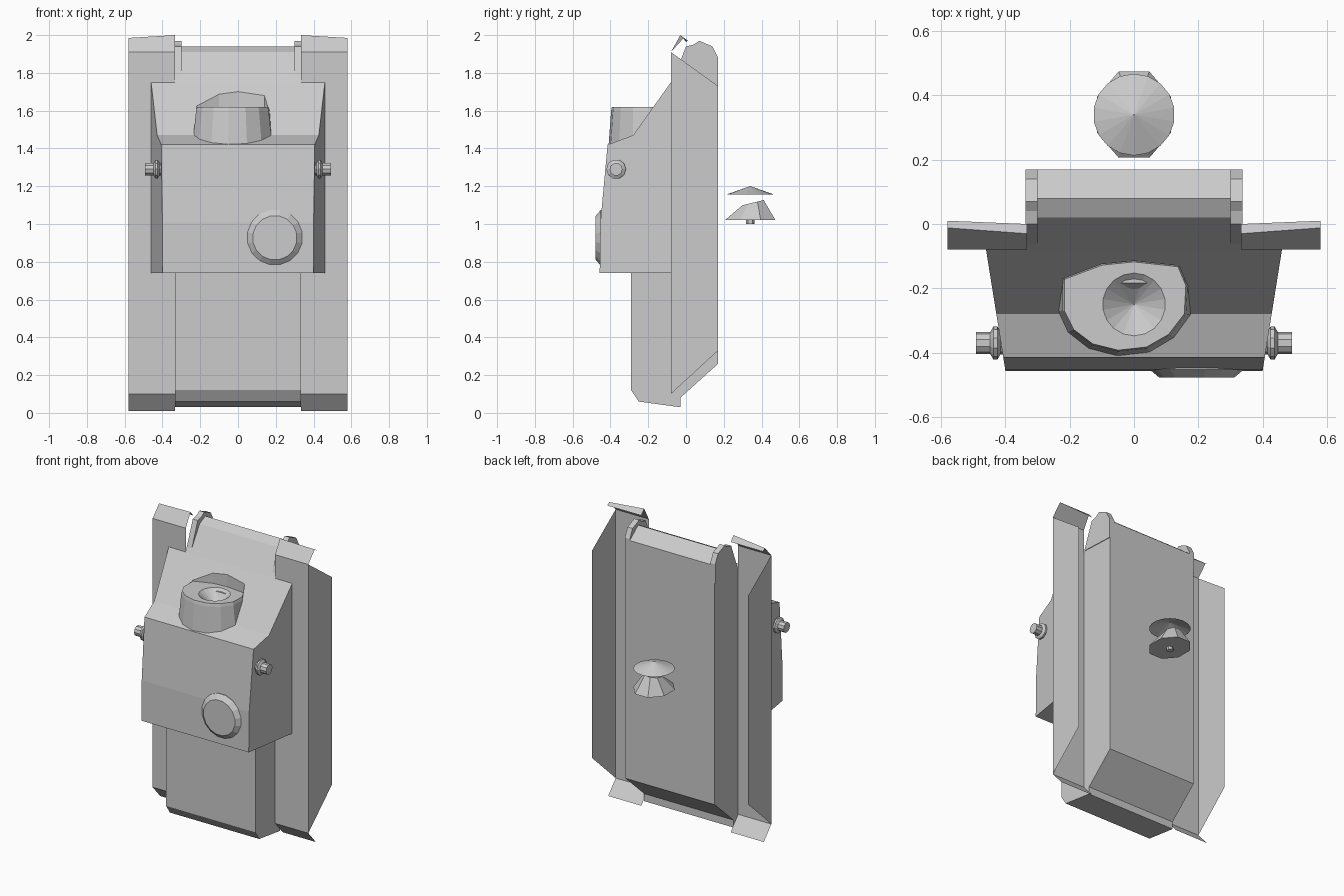
import bpy, bmesh, math
from mathutils import Matrix, Vector

if "Cube" in bpy.data.objects:
    bpy.data.objects.remove(bpy.data.objects["Cube"])


def finish(name, bm, mirror=False):
    bmesh.ops.recalc_face_normals(bm, faces=bm.faces)
    me = bpy.data.meshes.new(name)
    bm.to_mesh(me)
    bm.free()
    ob = bpy.data.objects.new(name, me)
    bpy.context.collection.objects.link(ob)
    if mirror:
        ob.modifiers.new("mirror", 'MIRROR').use_clip = False
    return ob


def loft(name, rings, mirror=False):
    """Closed solid through matching rings of 3D points."""
    bm = bmesh.new()
    vs = [[bm.verts.new(p) for p in r] for r in rings]
    n = len(rings[0])
    for a, b in zip(vs, vs[1:]):
        for i in range(n):
            j = (i + 1) % n
            bm.faces.new((a[i], a[j], b[j], b[i]))
    bm.faces.new(vs[0][::-1])
    bm.faces.new(vs[-1])
    return finish(name, bm, mirror)


def slab(name, yz, x0, x1, mirror=False):
    """Side profile extruded in x; x0 and x1 are functions of y."""
    return loft(name, [[(f(y), y, z) for y, z in yz] for f in (x0, x1)], mirror)


def lathe(name, prof, n, loc, axis='Z', mirror=False):
    """Turned solid from (radius, height) pairs along an axis."""
    rot = {'Z': Matrix(), 'X': Matrix.Rotation(math.pi / 2, 4, 'Y'),
           '-Y': Matrix.Rotation(math.pi / 2, 4, 'X')}[axis]
    m = Matrix.Translation(loc) @ rot
    rings = [[m @ Vector((r * math.cos((i + .5) * math.tau / n),
                          r * math.sin((i + .5) * math.tau / n), h))
              for i in range(n)] for r, h in prof]
    return loft(name, rings, mirror)


def cut(ob, cutter):
    cutter.hide_render = True
    cutter.hide_set(True)
    b = ob.modifiers.new("cut", 'BOOLEAN')
    b.operation = 'DIFFERENCE'
    b.object = cutter
    b.solver = 'EXACT'


# Main hull between the tracks
slab("hull", [(-.29, .74), (-.29, .12), (-.25, .06), (-.03, .03), (-.03, .08),
              (.17, .26), (.17, 1.87), (.08, 1.94), (.02, 1.91), (-.08, 1.75),
              (-.08, .74)], lambda y: -.333, lambda y: .333)

# Casemate with sloping sides
side = lambda y: .46 + .16 * (y + .08)
casemate = slab("casemate", [(-.08, .74), (-.457, .74), (-.453, 1.01), (-.415, 1.42),
                             (-.28, 1.47), (-.08, 1.75)],
                lambda y: -side(y), side)

# Gun mantlet, sunk into the sloping front plate
outline = [(-.22, -.17), (-.1, -.125), (0, -.115), (.14, -.13), (.165, -.19),
           (.16, -.28), (.11, -.345), (.04, -.385), (-.05, -.395), (-.13, -.375),
           (-.19, -.33), (-.22, -.27)]


def ring(z, s=1.0):
    return [(-.03 + (x + .03) * s, -.26 + (y + .26) * s, z) for x, y in outline]


mantlet = loft("gun_mantlet", [ring(1.40, 1.12), ring(1.60, 1.01), ring(1.62, .98)])
cut(casemate, loft("recess_cutter", [ring(1.605), ring(1.85)]))
cut(mantlet, lathe("bore_cutter", [(.002, 1.54), (.1, 1.622), (.1, 1.7)], 18, (0, -.25, 0)))

# Round roof hatch
lathe("roof_hatch", [(.15, .43), (.15, .452), (.118, .478)], 16, (.195, 0, .927), '-Y')

# Side sights
lathe("side_sight", [(.035, .38), (.035, .415), (.052, .425), (.052, .437),
                     (.034, .447), (.034, .492)], 10, (0, -.37, 1.29), 'X', True)

# Front hull side lugs
slab("front_lug", [(-.07, 1.76), (0, 1.94), (.04, 1.95), (.07, 1.97), (.14, 1.94),
                   (.17, 1.88), (.17, 1.75)], lambda y: .30, lambda y: .337, True)

# Fender sheet with front lip, rear mud flap and hanging skirt
bm = bmesh.new()
rows = [((0, .01), (0, .01)), ((-.08, .10), (-.08, .10)), ((-.08, 1.91), (-.08, 1.91)),
        ((-.03, 2.0), (-.012, 1.985)), ((0, 1.965), (.01, 1.97))]
inn = [bm.verts.new((.333, *a)) for a, b in rows]
out = [bm.verts.new((.58, *b)) for a, b in rows]
for i in range(4):
    bm.faces.new((inn[i], inn[i + 1], out[i + 1], out[i]))
low = [bm.verts.new((.58, .17, z)) for z in (.33, 1.73)]
bm.faces.new((out[1], out[2], low[1], low[0]))
finish("fender_and_skirt", bm, True)

# Detached cap: shallow conical sheet
bm = bmesh.new()
bmesh.ops.create_cone(bm, cap_ends=False, segments=18, radius1=.127, radius2=.001, depth=.045,
                      matrix=Matrix.Translation((0, .34, 1.178)))
finish("loose_cap", bm)

# Detached faceted base with uneven top, and its stub
n = 8
base = [(.125 * math.cos((i + .5) * math.tau / n), .34 + .145 * math.sin((i + .5) * math.tau / n), 1.02)
        for i in range(n)]
top = [(x * .45, .355 + (y - .34) * .42, 1.113 + .1 * (y - .34)) for x, y, z in base]
loft("loose_base", [base, top])
lathe("loose_stub", [(.022, 1.0), (.022, 1.03)], 6, (0, .34, 0))
